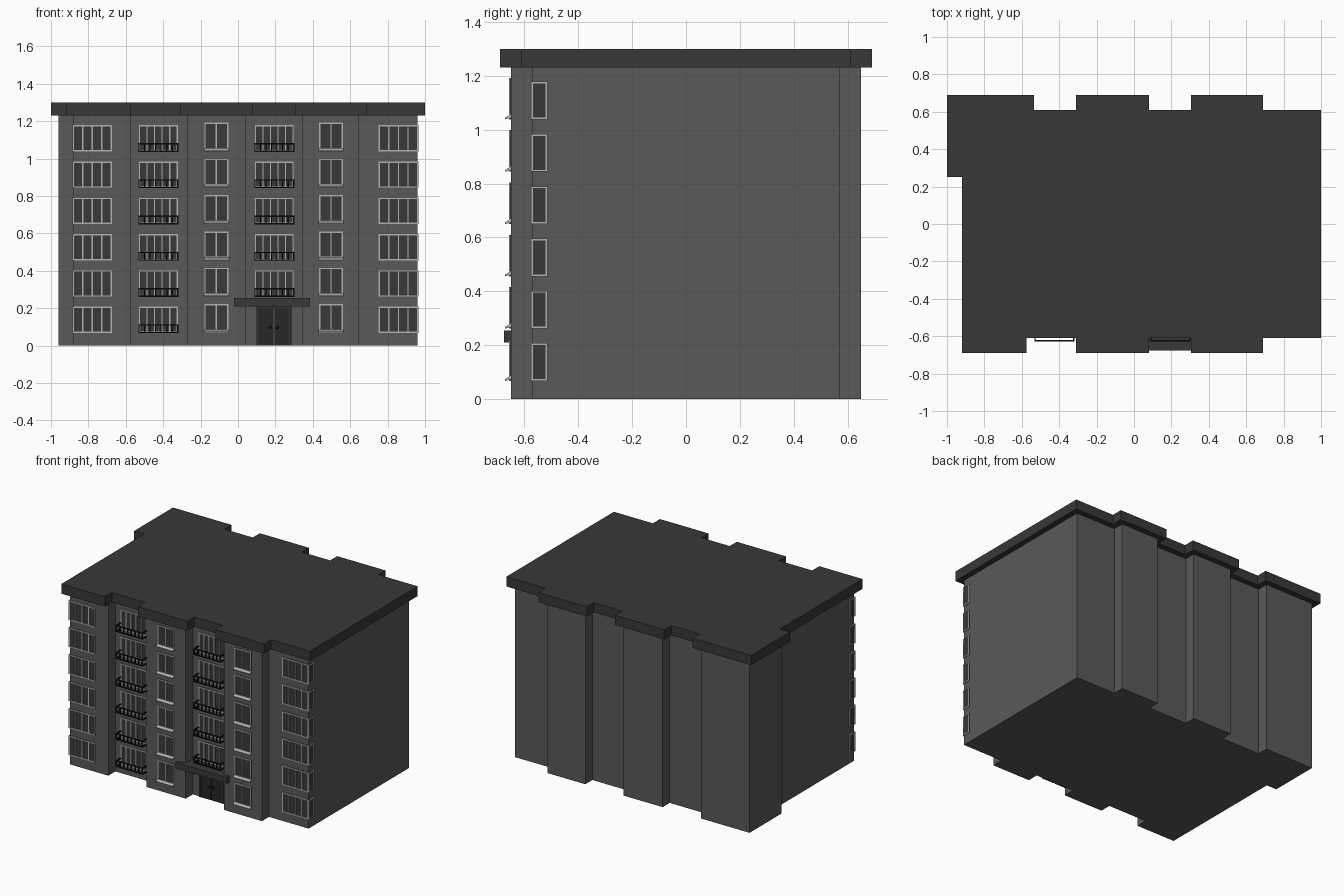
import bpy, bmesh
from mathutils import Vector

if "Cube" in bpy.data.objects:
    bpy.data.objects.remove(bpy.data.objects["Cube"])


def material(name, v):
    m = bpy.data.materials.new(name)
    m.diffuse_color = (v, v, v, 1)
    m.use_nodes = True
    m.node_tree.nodes["Principled BSDF"].inputs["Base Color"].default_value = m.diffuse_color
    return m


WALL = material("wall_grey", 0.10)
ROOF = material("roof_grey", 0.04)
GLASS = material("glass_dark", 0.04)
FRAME = material("frame_light", 0.45)
IRON = material("iron_black", 0.006)
DOOR = material("door_dark", 0.02)


def finish(name, bm, mat):
    bmesh.ops.recalc_face_normals(bm, faces=bm.faces)
    me = bpy.data.meshes.new(name)
    bm.to_mesh(me)
    bm.free()
    me.materials.append(mat)
    ob = bpy.data.objects.new(name, me)
    bpy.context.collection.objects.link(ob)
    return ob


def boxes(name, items, mat):
    """One object from many (x0, x1, y0, y1, z0, z1) boxes."""
    bm = bmesh.new()
    for x0, x1, y0, y1, z0, z1 in items:
        vs = bmesh.ops.create_cube(bm, size=1)["verts"]
        for v in vs:
            v.co = Vector((x1 if v.co.x > 0 else x0,
                           y1 if v.co.y > 0 else y0,
                           z1 if v.co.z > 0 else z0))
    return finish(name, bm, mat)


def prism(name, pts, z0, z1, mat):
    bm = bmesh.new()
    f = bm.faces.new([bm.verts.new((x, y, z0)) for x, y in pts])
    top = bmesh.ops.extrude_face_region(bm, geom=[f])["geom"]
    bmesh.ops.translate(bm, vec=(0, 0, z1 - z0),
                        verts=[v for v in top if isinstance(v, bmesh.types.BMVert)])
    return finish(name, bm, mat)


def outline(xs, front_first, left, step, right, out, rec):
    """Stepped footprint: bays alternate between out and rec depth."""
    pts = []
    back = [left] + xs + [right]
    for i in range(6):
        y = out if i % 2 == 0 else rec
        pts += [(back[i], y), (back[i + 1], y)]
    front = [front_first[0], front_first[1]] + xs[1:] + [right]
    for i in reversed(range(6)):
        y = -out if i % 2 == 0 else -rec
        pts += [(front[i + 1], y), (front[i], y)]
    return pts + [(front_first[0], step), (left, step)]


# Main body and overhanging roof slab
prism("walls", outline([-.575, -.27, .04, .345, .645], (-.88, -.575),
                       -.96, .29, .96, .65, .57), 0, 1.23, WALL)
prism("roof_slab", outline([-.535, -.31, .08, .305, .69], (-.92, -.575),
                           -1, .25, 1, .69, .61), 1.23, 1.30, ROOF)

FLOORS = [i * 0.194 for i in range(6)]
T = 0.007    # frame bar width
glass, frames, sills, rails = [], [], [], []


def front_window(x0, x1, y, z0, z1, panes):
    glass.append((x0, x1, y - .003, y + .01, z0, z1))
    for k in range(panes + 1):
        x = x0 + (x1 - x0 - T) * k / panes
        frames.append((x, x + T, y - .006, y + .005, z0, z1))
    for z in (z0, z1 - T):
        frames.append((x0, x1, y - .006, y + .005, z, z + T))


def side_window(x, s, y0, y1, z0, z1):
    def span(d0, d1):
        return sorted((x + s * d0, x + s * d1))
    glass.append((*span(-.01, .003), y0, y1, z0, z1))
    for y in (y0, y1 - T):
        frames.append((*span(-.005, .006), y, y + T, z0, z1))
    for z in (z0, z1 - T):
        frames.append((*span(-.005, .006), y0, y1, z, z + T))


def railing(x0, x1, y0, y1, z0, z1):
    t = .007
    for z in (z0, z1 - t):
        rails.append((x0, x1, y0, y0 + t, z, z + t))
        for x in (x0, x1 - t):
            rails.append((x, x + t, y0, y1, z, z + t))
    for k in range(8):
        x = x0 + (x1 - x0 - t) * k / 7
        rails.append((x, x + t, y0, y0 + t, z0, z1))


for i, f in enumerate(FLOORS):
    # Corner windows wrapping onto the sides
    front_window(-.884, -.675, -.65, f + .068, f + .208, 4)
    side_window(-.88, -1, -.655, -.594, f + .068, f + .208)
    front_window(.752, .964, -.57, f + .068, f + .208, 4)
    side_window(.96, 1, -.575, -.514, f + .068, f + .208)
    # Double windows with sills
    for x in (-.18, .433):
        front_window(x, x + .128, -.65, f + .08, f + .222, 2)
        sills.append((x - .003, x + .131, f + .068))
    # Balcony windows; the door takes the right ground-floor bay
    for x in (-.53, .09):
        if x > 0 and i == 0:
            continue
        front_window(x, x + .208, -.57, f + .068, f + .208, 5)
        railing(x - .003, x + .211, -.627, -.57, f + .066, f + .113)

boxes("window_glass", glass, GLASS)
boxes("window_frames", frames, FRAME)
boxes("balcony_railings", rails, IRON)

# Wedge-shaped window sills
bm = bmesh.new()
for x0, x1, z in sills:
    a, b = [[bm.verts.new((x, y, z + dz)) for y, dz in
             ((-.645, .022), (-.672, .006), (-.672, 0), (-.645, .006))] for x in (x0, x1)]
    bm.faces.new(a)
    bm.faces.new(b[::-1])
    for k in range(4):
        n = (k + 1) % 4
        bm.faces.new((a[k], b[k], b[n], a[n]))
finish("window_sills", bm, FRAME)

# Entrance: canopy, double door and knobs
boxes("entrance_canopy", [(-.022, .386, -.676, -.56, .21, .254)], ROOF)
boxes("entrance_doors", [(.108, .19, -.576, -.56, 0, .20),
                         (.194, .276, -.576, -.56, 0, .20)], DOOR)
boxes("door_frame", [(.098, .107, -.58, -.56, 0, .21), (.277, .286, -.58, -.56, 0, .21),
                     (.098, .286, -.58, -.56, .20, .21)], ROOF)
bm = bmesh.new()
for x in (.173, .211):
    r = bmesh.ops.create_uvsphere(bm, u_segments=10, v_segments=6, radius=.008)
    bmesh.ops.translate(bm, verts=r["verts"], vec=(x, -.582, .096))
finish("door_knobs", bm, IRON)
